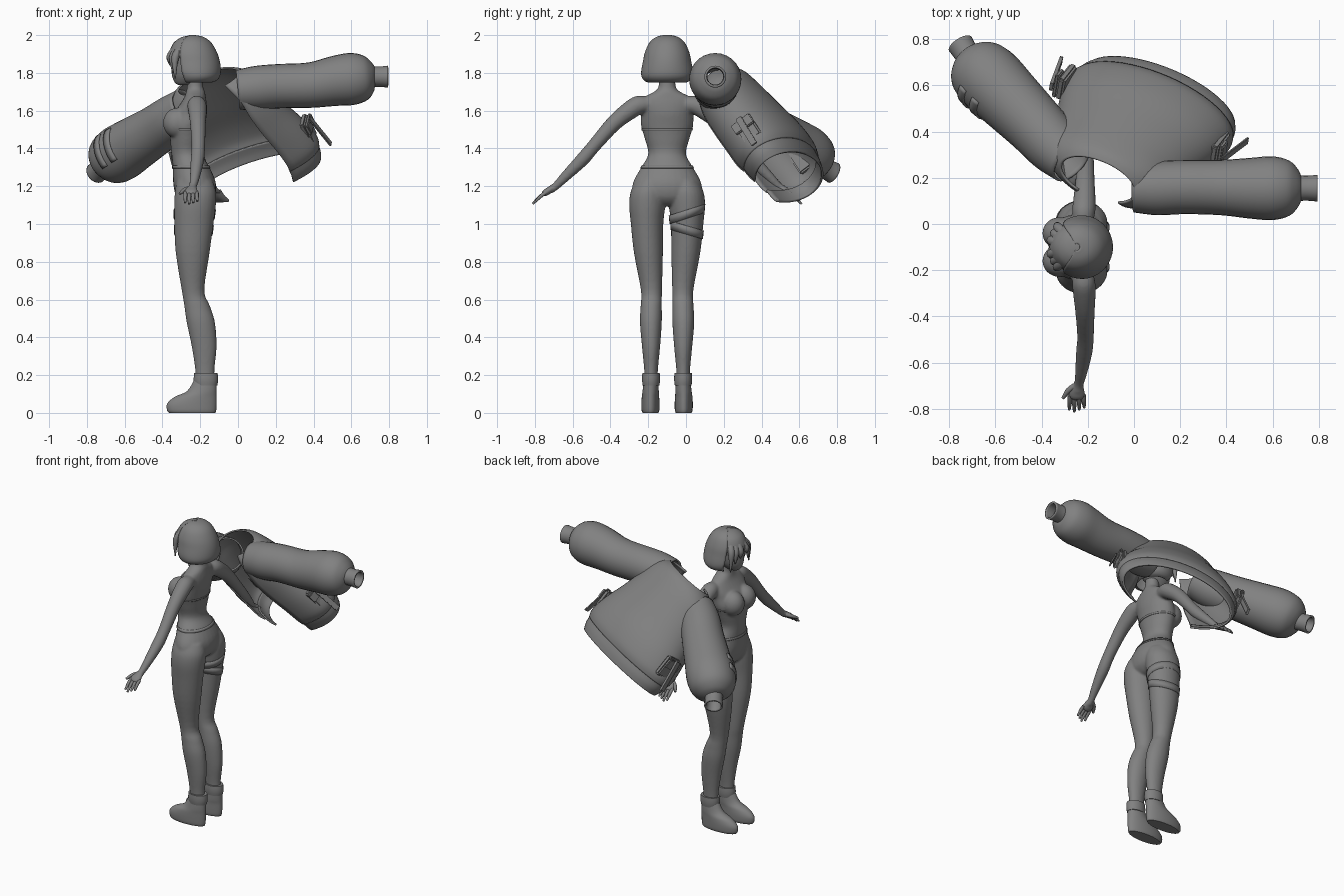
import bpy, bmesh, math
from mathutils import Vector as V

if "Cube" in bpy.data.objects:
    bpy.data.objects.remove(bpy.data.objects["Cube"])

grey = bpy.data.materials.new("mid grey")
grey.use_nodes = True
grey.diffuse_color = (0.22, 0.22, 0.22, 1)
grey.node_tree.nodes["Principled BSDF"].inputs["Base Color"].default_value = (0.22, 0.22, 0.22, 1)
MID = -0.1  # y of the figure's centre plane


def finish(name, bm, thick=0, angle=50):
    bmesh.ops.recalc_face_normals(bm, faces=bm.faces)
    me = bpy.data.meshes.new(name)
    bm.to_mesh(me)
    bm.free()
    ob = bpy.data.objects.new(name, me)
    bpy.context.collection.objects.link(ob)
    me.materials.append(grey)
    if thick:
        mod = ob.modifiers.new("thickness", "SOLIDIFY")
        mod.thickness, mod.offset = thick, 0
    bpy.ops.object.select_all(action="DESELECT")
    ob.select_set(True)
    bpy.context.view_layer.objects.active = ob
    bpy.ops.object.shade_smooth_by_angle(angle=math.radians(angle))
    return ob


def curve(keys, steps):
    """Catmull-Rom through section keys (centre, axis, axis)."""
    out = []
    for i in range(len(keys) - 1):
        p = [keys[min(max(i + k, 0), len(keys) - 1)] for k in (-1, 0, 1, 2)]
        for s in range(steps):
            t = s / steps
            out.append([0.5 * (2 * b + (c - a) * t + (2 * a - 5 * b + 4 * c - d) * t * t
                               + (3 * b - a - 3 * c + d) * t ** 3) for a, b, c, d in zip(*p)])
    return out + [keys[-1]]


def sweep(name, keys, arc=(0, 360), n=28, steps=4, cap=True, thick=0):
    """Skin elliptical sections; a partial arc leaves an opening."""
    closed = arc[1] - arc[0] == 360
    bm, rows = bmesh.new(), []
    angles = [math.radians(arc[0] + (arc[1] - arc[0]) * i / n) for i in range(n if closed else n + 1)]
    for c, u, v in curve(keys, steps):
        rows.append([bm.verts.new(c + u * math.cos(a) + v * math.sin(a)) for a in angles])
    for r, q in zip(rows, rows[1:]):
        for i in range(n):
            j = (i + 1) % len(r)
            bm.faces.new((r[i], r[j], q[j], q[i]))
    if cap and closed:
        bm.faces.new(rows[0])
        bm.faces.new(rows[-1])
    return finish(name, bm, thick)


def levels(rows):
    """Horizontal sections from (z, front x, back x, y offset, half width)."""
    return [(V(((f + b) / 2, MID + y, z)), V(((f - b) / 2, 0, 0)), V((0, r, 0))) for z, f, b, y, r in rows]


def path(pts, ref=V((0, 0, 1))):
    """Round sections square to a path of (x, y, z, radius)."""
    p = [V(q[:3]) for q in pts]
    out = []
    for i, q in enumerate(pts):
        t = (p[min(i + 1, len(p) - 1)] - p[max(i - 1, 0)]).normalized()
        u = t.cross(ref).normalized()
        out.append((p[i], u * q[3], u.cross(t) * q[3]))
    return out


def ball(name, c, size):
    bm = bmesh.new()
    bmesh.ops.create_uvsphere(bm, u_segments=24, v_segments=16, radius=1)
    for v in bm.verts:
        v.co = V(c) + V([a * b for a, b in zip(v.co, size)])
    return finish(name, bm)


def block(name, c, axes, size):
    bm = bmesh.new()
    bmesh.ops.create_cube(bm, size=1)
    for v in bm.verts:
        v.co = c + sum((a * k * s for a, k, s in zip(axes, v.co, size)), V())
    bmesh.ops.bevel(bm, geom=bm.edges[:], offset=min(size) * 0.25, segments=2, affect="EDGES")
    return finish(name, bm)


def band(name, rows, z0, z1, tilt=0, grow=0.002):
    """A thin strip hugging a body profile between two heights."""
    out = []
    for z in (z0, z1):
        a, b = next((a, b) for a, b in zip(rows, rows[1:]) if a[0] >= z >= b[0])
        k = (a[0] - z) / (a[0] - b[0])
        f, bk, y, r = [m + (n - m) * k for m, n in zip(a[1:], b[1:])]
        out.append((z, f - grow, bk + grow, y, r + grow))
    keys = [(c, u, v + V((0, 0, tilt))) for c, u, v in levels(out)]
    sweep(name, keys, steps=1, cap=False, thick=0.003)


# Torso and neck
torso = [(1.82, -.275, -.19, 0, .045), (1.73, -.27, -.185, 0, .045), (1.70, -.275, -.175, 0, .07),
         (1.67, -.285, -.17, 0, .125), (1.63, -.31, -.165, 0, .148), (1.58, -.345, -.165, 0, .14),
         (1.52, -.365, -.175, 0, .138), (1.45, -.36, -.185, 0, .118), (1.37, -.352, -.19, 0, .1),
         (1.30, -.345, -.15, 0, .137), (1.22, -.343, -.118, 0, .18), (1.15, -.33, -.122, 0, .18),
         (1.11, -.30, -.15, 0, .13), (1.095, -.27, -.18, 0, .08)]
body = [sweep("torso", levels(torso))]
band("waistband", torso, 1.31, 1.295)
band("top_hem", torso, 1.505, 1.495)

# Legs, shoes, ankle straps, breasts
for s, side in ((-1, "left"), (1, "right")):
    leg = [(1.23, -.325, -.135, s * .09, .075), (1.17, -.334, -.116, s * .1, .093),
           (1.10, -.338, -.117, s * .105, .096),
           (1.00, -.337, -.13, s * .106, .086), (.85, -.33, -.15, s * .099, .077),
           (.65, -.298, -.178, s * .083, .056), (.57, -.285, -.15, s * .084, .056),
           (.48, -.272, -.122, s * .086, .058), (.35, -.245, -.113, s * .085, .048),
           (.22, -.226, -.125, s * .085, .036), (.12, -.225, -.12, s * .085, .036)]
    body.append(sweep(side + "_leg", levels(leg)))
    shoe = [(0, -.365, -.12, s * .088, .042), (.015, -.376, -.115, s * .088, .047),
            (.05, -.374, -.113, s * .088, .048), (.085, -.335, -.113, s * .088, .046),
            (.115, -.27, -.113, s * .087, .043), (.17, -.235, -.112, s * .085, .038)]
    sweep(side + "_shoe", levels(shoe))
    cuff = [(.145, -.23, -.11, s * .085, .044), (.175, -.235, -.105, s * .085, .048),
            (.21, -.232, -.108, s * .085, .046)]
    sweep(side + "_ankle_strap", levels(cuff), steps=2)
    body.append(ball(side + "_breast", (-.322, MID + s * .06, 1.535), (.075, .07, .08)))
    if s > 0:
        band("thigh_strap_upper", leg, 1.075, 1.03, .03)
        band("thigh_strap_lower", leg, .99, .945, -.025)

    # Arm with a hand of four fingers and a thumb
    def arm_point(x, y, z, r):
        return (x, MID + s * y, z, r)
    arm = [(-.22, .10, 1.635, .04), (-.218, .15, 1.63, .05), (-.215, .20, 1.60, .049),
           (-.212, .285, 1.53, .042), (-.21, .39, 1.41, .036), (-.215, .45, 1.34, .036),
           (-.228, .54, 1.25, .027), (-.238, .59, 1.20, .021), (-.243, .62, 1.18, .022)]
    body.append(sweep(side + "_arm", path([arm_point(*p) for p in arm]), n=20))
    palm = [arm_point(*p) for p in ((-.24, .59, 1.20, .02), (-.246, .615, 1.184, .033), (-.248, .645, 1.165, .037),
                                    (-.248, .66, 1.155, .022))]
    body.append(sweep(side + "_palm", [(c, u, v * .5) for c, u, v in path(palm)], n=16))
    for k in range(4):
        x, long = -.278 + k * .02, 1 - .12 * abs(k - 1)
        ends = [(x, .64, 1.168, .010), (x * 1.02 + .005, .64 + .035 * long, 1.168 - .025 * long, .010),
                (x * 1.08 + .02, .64 + .072 * long, 1.168 - .062 * long, .006)]
        sweep(side + "_finger", path([arm_point(*p) for p in ends]), n=10)
    thumb = [(-.255, .60, 1.19, .013), (-.285, .622, 1.178, .012), (-.308, .655, 1.16, .007)]
    sweep(side + "_thumb", path([arm_point(*p) for p in thumb]), n=10)

# Blend torso, legs and arms into one skin
bpy.ops.object.select_all(action="DESELECT")
for ob in body:
    ob.select_set(True)
bpy.context.view_layer.objects.active = body[0]
bpy.ops.object.join()
body[0].name = "body"
skin = body[0].modifiers.new("blend", "REMESH")
skin.mode, skin.voxel_size, skin.use_smooth_shade = "VOXEL", .007, True
relax = body[0].modifiers.new("relax", "SMOOTH")
relax.factor, relax.iterations = .5, 8

# Head and bobbed hair
sweep("head", levels([(1.735, -.315, -.25, 0, .02), (1.75, -.335, -.22, 0, .04), (1.79, -.35, -.17, 0, .068),
                      (1.85, -.352, -.15, 0, .083), (1.91, -.345, -.14, 0, .085), (1.97, -.28, -.2, 0, .04)]))
crown = [(1.998, -.26, -.235, 0, .015), (1.988, -.3, -.185, 0, .055), (1.96, -.34, -.145, 0, .09),
         (1.91, -.364, -.115, 0, .114)]
sweep("hair_crown", levels(crown + [(1.885, -.364, -.11, 0, .118)]))
sweep("hair_bob", levels(crown + [(1.86, -.366, -.099, 0, .125), (1.81, -.36, -.094, 0, .134),
                                  (1.78, -.345, -.1, 0, .132), (1.76, -.33, -.118, 0, .118),
                                  (1.752, -.315, -.14, 0, .1)]), arc=(58, 302), n=40, thick=.006)
for y, z in ((-.085, 1.77), (-.06, 1.80), (-.03, 1.85), (.03, 1.84), (.06, 1.81), (.088, 1.76)):
    x = -.375 + abs(y) * .5
    lock = [(x + .035, MID + y * .6, 1.93, .025), (x, MID + y, 1.88, .02), (x, MID + y * 1.12, z, .003)]
    sweep("hair_lock", path(lock, V((0, 1, 0))), n=10)

# Jacket frame: across the shoulders, toward the back, toward the hem
NECK = V((-.165, .16, 1.74))
DOWN = V((.4, .51, -.77)).normalized()
BACK = V((.14, .80, .59))
BACK = (BACK - DOWN * BACK.dot(DOWN)).normalized()
WIDE = -DOWN.cross(BACK).normalized()


def place(w, d, b):
    return NECK + WIDE * w + DOWN * d + BACK * b


def shell(rows):
    return [(place(0, d, b), WIDE * w, BACK * h) for d, b, w, h in rows]


# WIDE points to the left sleeve, so the arc starts at the left front edge
WIDE = WIDE * math.copysign(1, WIDE.x)
OPEN = (-52, 244)
sweep("jacket_body", shell([(.01, .035, .175, .1), (.04, .03, .22, .13), (.10, .022, .275, .155), (.2, .02, .30, .177),
                            (.32, .03, .33, .19), (.45, .045, .37, .20), (.55, .05, .39, .2), (.60, .05, .38, .187)]),
      arc=OPEN, n=44, thick=.01)
sweep("jacket_hem", shell([(.595, .05, .376, .18), (.64, .05, .37, .176), (.68, .05, .352, .166)]),
      arc=OPEN, n=44, thick=.012)

# Puffed sleeves with open ribbed cuffs
sleeves = {
    "left": [(.0, .155, 1.71, .10), (.10, .155, 1.72, .112), (.22, .16, 1.73, .112), (.38, .158, 1.735, .115),
             (.5, .155, 1.755, .126), (.6, .155, 1.768, .133), (.67, .155, 1.775, .115), (.705, .155, 1.78, .08),
             (.72, .155, 1.78, .05)],
    "right": [(-.27, .27, 1.62, .10), (-.34, .335, 1.565, .118), (-.43, .43, 1.50, .126), (-.54, .54, 1.43, .138),
              (-.625, .625, 1.375, .146), (-.68, .68, 1.335, .13), (-.705, .71, 1.31, .09), (-.715, .72, 1.30, .05)]}
cuffs = {"left": [(.70, .155, 1.78, .05), (.75, .155, 1.78, .048), (.795, .155, 1.78, .052)],
         "right": [(-.705, .71, 1.31, .05), (-.73, .745, 1.29, .048), (-.752, .78, 1.27, .052)]}
for side in sleeves:
    sweep(side + "_sleeve", path(sleeves[side]), cap=False, thick=.01)
    sweep(side + "_cuff", path(cuffs[side]), cap=False, thick=.012)

# Sleeve straps on the outer right sleeve
for a, b in (((-.57, .57, 1.41, .148), (-.595, .595, 1.395, .151)),
             ((-.62, .62, 1.378, .153), (-.645, .645, 1.362, .15))):
    sweep("sleeve_strap", path([a, b]), arc=(135, 210), steps=1, n=12, thick=.012)

# Side pockets with flaps and loose pull tabs
for s, side, b in ((1, "left", .06), (-1, "right", .11)):
    axes = (WIDE, DOWN, BACK)
    block(side + "_pocket", place(s * .37, .48, b), axes, (.035, .14, .11))
    block(side + "_pocket_flap", place(s * .395, .45, b), axes, (.02, .06, .12))
    tab = ((WIDE * s - DOWN * .2).normalized(), (DOWN + WIDE * s * .2).normalized(), BACK)
    block(side + "_pull_tab", place(s * .43, .51, b), tab, (.01, .2, .035))
